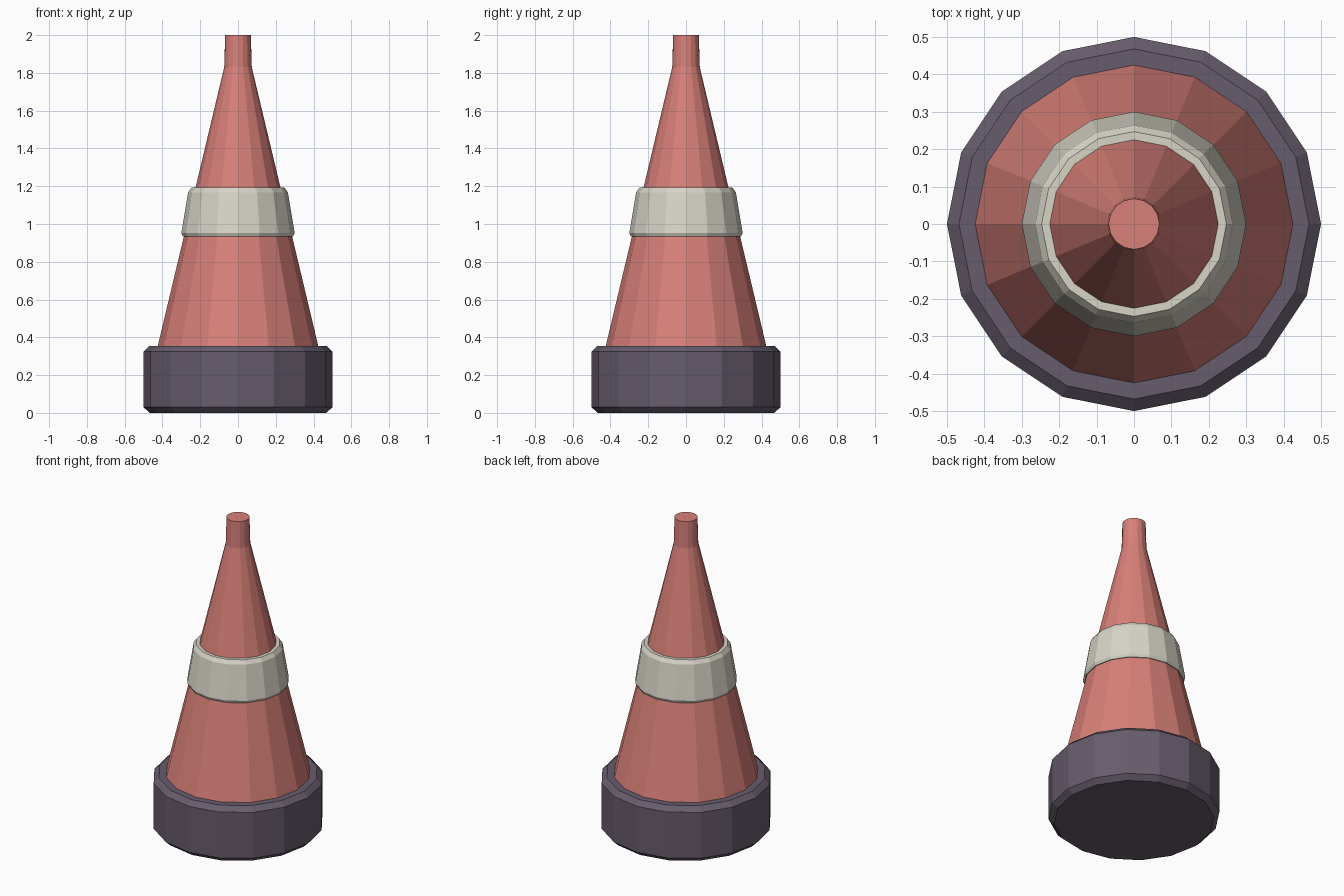
import bpy, bmesh, math

if "Cube" in bpy.data.objects:
    bpy.data.objects.remove(bpy.data.objects["Cube"])

SIDES = 16


def material(name, rgb):
    m = bpy.data.materials.new(name)
    m.diffuse_color = (*rgb, 1.0)
    m.use_nodes = True
    m.node_tree.nodes["Principled BSDF"].inputs["Base Color"].default_value = m.diffuse_color
    return m


def lathe(name, profile, mat, closed=False):
    """Spin (radius, z) points, listed bottom to top on the outside, into a flat-faced solid."""
    bm = bmesh.new()
    rings = []
    for r, z in profile:
        rings.append([bm.verts.new((r * math.cos(2 * math.pi * i / SIDES),
                                    r * math.sin(2 * math.pi * i / SIDES), z))
                      for i in range(SIDES)])
    pairs = list(zip(rings, rings[1:]))
    if closed:
        pairs.append((rings[-1], rings[0]))
    else:
        bm.faces.new(rings[0][::-1])
        bm.faces.new(rings[-1])
    for a, b in pairs:
        for i in range(SIDES):
            j = (i + 1) % SIDES
            bm.faces.new((a[i], a[j], b[j], b[i]))
    bmesh.ops.recalc_face_normals(bm, faces=bm.faces)
    mesh = bpy.data.meshes.new(name)
    bm.to_mesh(mesh)
    bm.free()
    mesh.materials.append(mat)
    obj = bpy.data.objects.new(name, mesh)
    bpy.context.collection.objects.link(obj)
    return obj


red = material("coral red", (0.69, 0.215, 0.19))
cream = material("off white", (0.68, 0.66, 0.57))
dark = material("dark purple grey", (0.135, 0.107, 0.15))

# Heavy base with bevelled rims
lathe("base", [(0.468, 0), (0.5, 0.03), (0.5, 0.325), (0.468, 0.355)], dark)

# Tapered body ending in a narrow tip
lathe("cone_body", [(0.425, 0.354), (0.073, 1.83), (0.068, 2.0)], red)

# Raised band around the middle, closed on the inside
lathe("band", [(0.28, 0.935), (0.292, 0.935), (0.30, 0.952), (0.264, 1.168),
               (0.247, 1.192), (0.22, 1.192)], cream, closed=True)
